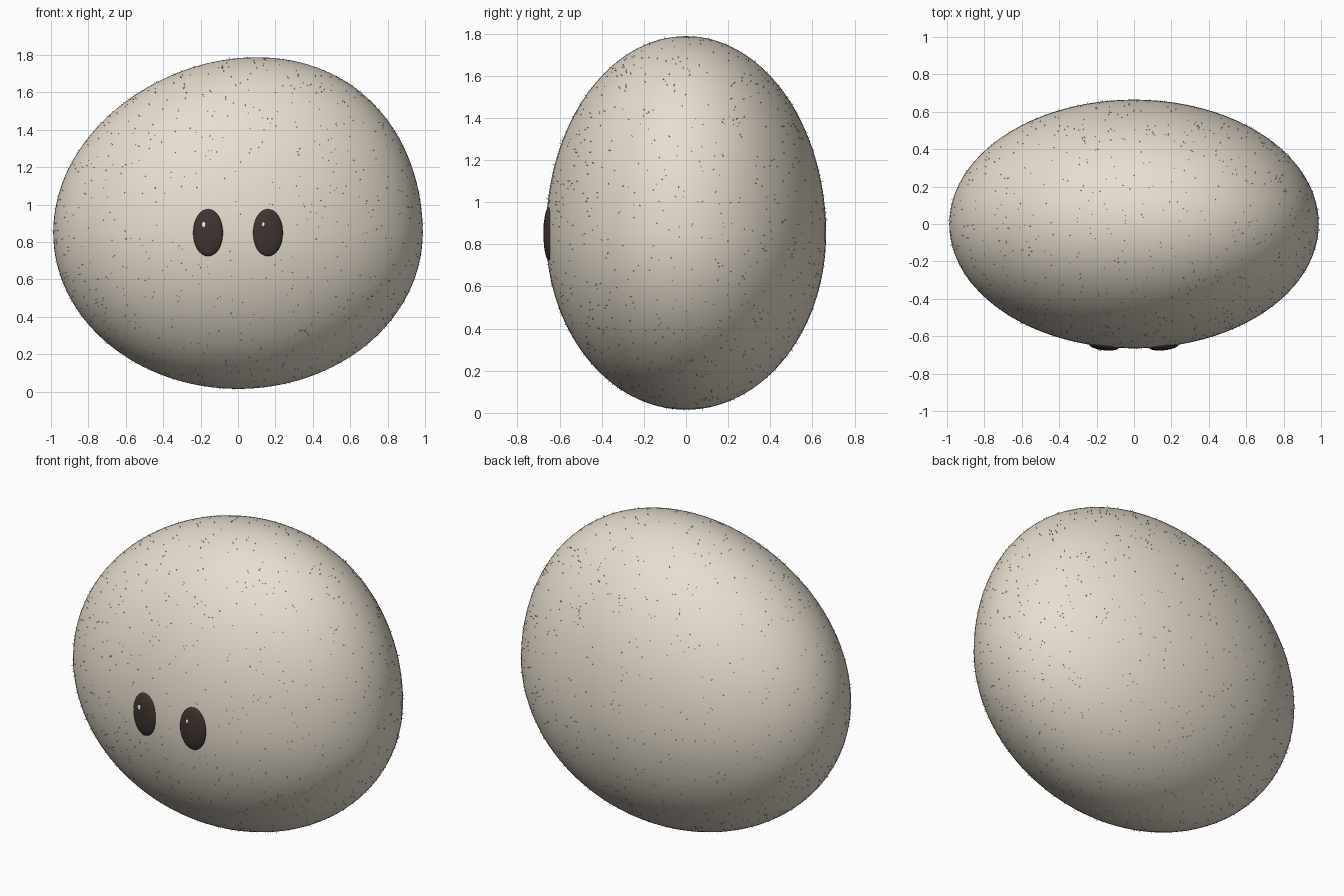
import bpy, bmesh, math, random
from mathutils import Vector, Matrix

if "Cube" in bpy.data.objects:
    bpy.data.objects.remove(bpy.data.objects["Cube"])

random.seed(4)
MID, UP, DOWN = 0.85, 0.938, 0.835   # widest height, extents above and below
A, B = 0.988, 0.665                  # half width, half depth


def material(name, col):
    m = bpy.data.materials.new(name)
    m.diffuse_color = (*col, 1)
    m.use_nodes = True
    m.node_tree.nodes["Principled BSDF"].inputs["Base Color"].default_value = m.diffuse_color
    return m


def warp(p):
    """Unit sphere point -> lopsided egg surface."""
    x, y, z = p
    lean = 0.1 * z * z if z > 0 else 0.0
    return Vector((A * x + lean, B * y, MID + z * (UP if z > 0 else DOWN)))


def normal(p):
    """Surface normal from two warped tangent steps."""
    p = Vector(p).normalized()
    t = p.orthogonal().normalized()
    u = p.cross(t)
    e = 0.01
    d1 = warp((p + t * e).normalized()) - warp((p - t * e).normalized())
    d2 = warp((p + u * e).normalized()) - warp((p - u * e).normalized())
    return d1.cross(d2).normalized()


def finish(bm, name, mat, smooth=True):
    me = bpy.data.meshes.new(name)
    for f in bm.faces:
        f.smooth = smooth
    bm.to_mesh(me)
    bm.free()
    ob = bpy.data.objects.new(name, me)
    bpy.context.collection.objects.link(ob)
    me.materials.append(mat)
    return ob


def ellipsoid(name, mat, centre, size, rot=Matrix(), seg=32):
    bm = bmesh.new()
    bmesh.ops.create_uvsphere(bm, u_segments=seg, v_segments=seg // 2, radius=1)
    bm.transform(Matrix.Translation(centre) @ rot @ Matrix.Diagonal((*size, 1)))
    return finish(bm, name, mat)


cream = material("cream", (0.80, 0.73, 0.62))
dark = material("dark", (0.05, 0.035, 0.03))
white = material("white", (0.9, 0.87, 0.82))

# Body: warped sphere
bm = bmesh.new()
bmesh.ops.create_uvsphere(bm, u_segments=96, v_segments=64, radius=1)
for v in bm.verts:
    v.co = warp(v.co)
finish(bm, "body", cream)

# Eyes with small highlights, lying on the front surface
for side, label in ((-1, "left"), (1, "right")):
    turn = Matrix.Rotation(side * 0.11, 4, "Z")
    x = side * 0.16
    y = -B * math.sqrt(1 - (x / A) ** 2)
    ellipsoid(label + "_eye", dark, (x, y + 0.005, MID), (0.081, 0.024, 0.126), turn)
    ellipsoid(label + "_eye_highlight", white, (x - 0.023, y - 0.0155, MID + 0.042),
              (0.011, 0.004, 0.016), turn, 16)

# Fuzz: short thin spikes scattered evenly over the body
bm = bmesh.new()
count = 0
while count < 1500:
    z = random.uniform(-1, 1)
    a = random.uniform(0, 2 * math.pi)
    r = math.sqrt(1 - z * z)
    p = Vector((r * math.cos(a), r * math.sin(a), z))
    s = warp(p)
    if s.y < 0 and abs(abs(s.x) - 0.16) < 0.10 and abs(s.z - MID) < 0.14:
        continue
    n = normal(p)
    tilt = Vector([random.uniform(-0.4, 0.4) for _ in range(3)])
    d = (n + tilt).normalized()
    t = d.orthogonal().normalized()
    u = d.cross(t)
    base = s - n * 0.004
    ring = [bm.verts.new(base + 0.0025 * (t * math.cos(k * 2.0944) + u * math.sin(k * 2.0944)))
            for k in range(3)]
    tip = bm.verts.new(base + d * random.uniform(0.011, 0.017))
    for k in range(3):
        bm.faces.new((ring[k], ring[(k + 1) % 3], tip))
    bm.faces.new(ring[::-1])
    count += 1
finish(bm, "fuzz", cream, False)
